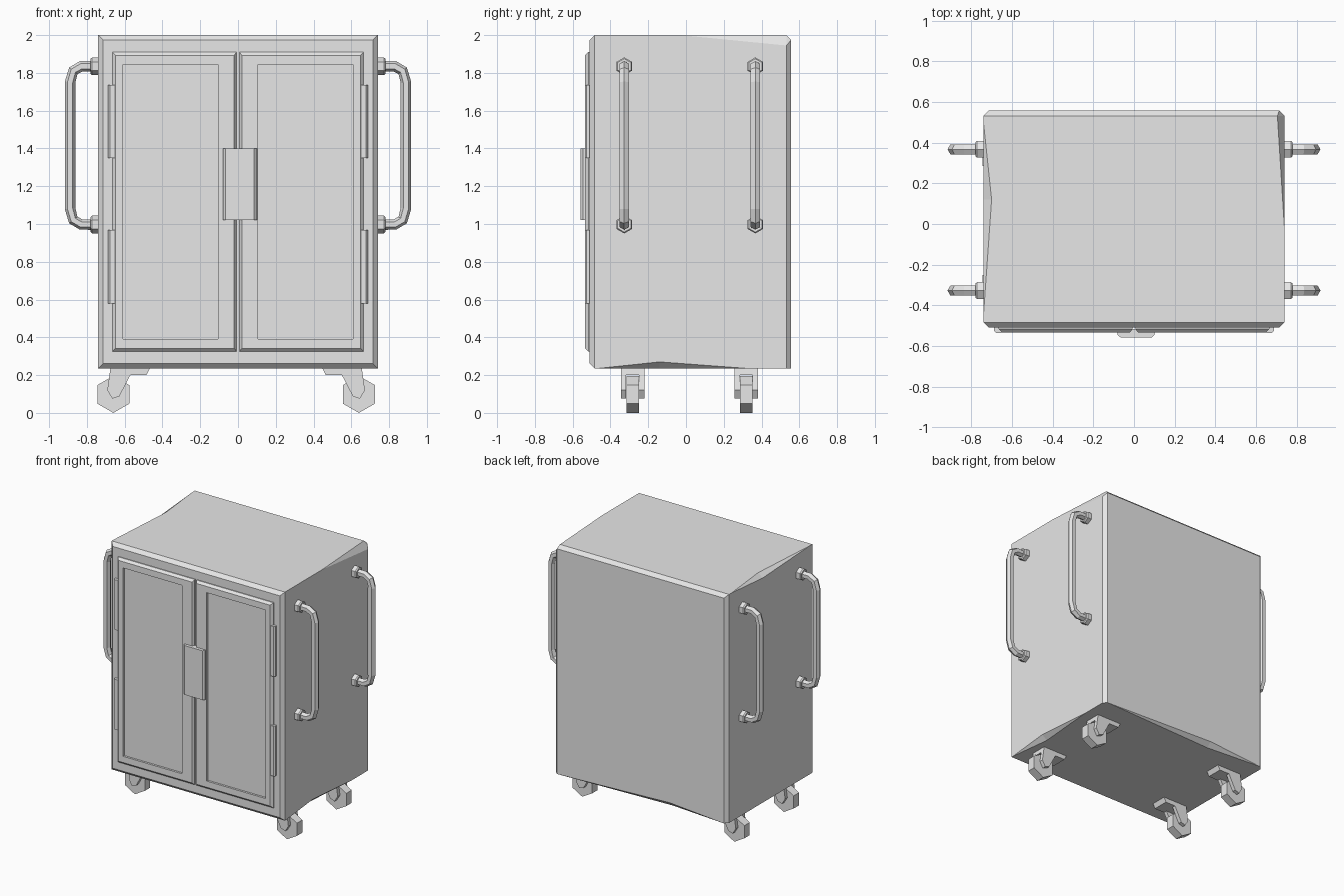
import bpy, bmesh
from math import cos, sin, pi, radians
from mathutils import Vector

cube = bpy.data.objects.get("Cube")
if cube:
    bpy.data.objects.remove(cube, do_unlink=True)

grey = bpy.data.materials.new("plain_grey")
grey.use_nodes = True
COLOUR = (0.8, 0.8, 0.8, 1)
grey.diffuse_color = COLOUR
grey.node_tree.nodes["Principled BSDF"].inputs["Base Color"].default_value = COLOUR


def finish(name, bm):
    bmesh.ops.recalc_face_normals(bm, faces=bm.faces)
    mesh = bpy.data.meshes.new(name)
    bm.to_mesh(mesh)
    bm.free()
    mesh.materials.append(grey)
    obj = bpy.data.objects.new(name, mesh)
    bpy.context.collection.objects.link(obj)
    return obj


def hull(name, points):
    bm = bmesh.new()
    for p in points:
        bm.verts.new(p)
    bmesh.ops.convex_hull(bm, input=bm.verts)
    bmesh.ops.dissolve_limit(bm, angle_limit=radians(0.5), verts=bm.verts, edges=bm.edges)
    return finish(name, bm)


def loft(name, rings):
    """Skin a list of equal-length closed rings and cap both ends."""
    bm = bmesh.new()
    loops = [[bm.verts.new(p) for p in ring] for ring in rings]
    n = len(loops[0])
    for a, b in zip(loops, loops[1:]):
        for i in range(n):
            j = (i + 1) % n
            bm.faces.new((a[i], a[j], b[j], b[i]))
    bm.faces.new(loops[0])
    bm.faces.new(loops[-1])
    return finish(name, bm)


def rect(x0, x1, z0, z1, y):
    return [(x0, y, z0), (x1, y, z0), (x1, y, z1), (x0, y, z1)]


def prism(name, outline, y0, y1):
    return loft(name, [[(x, y, z) for x, z in outline] for y in (y0, y1)])


# Cabinet body with chamfered front and rear edges
W, FRONT, BACK, BOTTOM, TOP, C = 0.74, -0.51, 0.557, 0.235, 2.0, 0.026
points = rect(C - W, W - C, BOTTOM + C, TOP - C, FRONT)
points += rect(-W, W, BOTTOM, TOP, FRONT + C)
points += rect(C - W, W - C, BOTTOM, TOP - C, BACK)
points += rect(-W, W, BOTTOM, BOTTOM, BACK - C)
points += [(-W, BACK - C, TOP), (W, -0.03, TOP),
           (W, BACK - C, TOP - 0.055), (W - 0.035, BACK - C, TOP)]
body = hull("cabinet_body", points)

# Worn dents along the edges: edge ends, then the dent's depth on each face
dents = [
    ((-W, 0.5, TOP), (-W, -0.45, TOP), (-0.70, 0.12, TOP), (-W, 0.12, 1.97)),
    ((W, -0.47, BOTTOM), (W, 0.33, BOTTOM), (0.70, -0.14, BOTTOM), (W, -0.14, 0.27)),
    ((-0.7, BACK, BOTTOM), (0.7, BACK, BOTTOM), (-0.25, 0.52, BOTTOM), (-0.25, BACK, 0.27)),
]
for a, b, t, s in dents:
    t, s = Vector(t), Vector(s)
    cutter = hull("dent_cutter", [a, b, t + (t - s) * 0.5, s + (s - t) * 0.5])
    cutter.hide_render = True
    cutter.hide_set(True)
    mod = body.modifiers.new("dent", "BOOLEAN")
    mod.object = cutter
    mod.operation = "DIFFERENCE"
    mod.solver = "EXACT"

# Bake the dents so no helper objects remain
bpy.context.view_layer.update()
baked = bpy.data.meshes.new_from_object(body.evaluated_get(bpy.context.evaluated_depsgraph_get()))
body.modifiers.clear()
body.data = baked
for obj in [o for o in bpy.data.objects if o.name.startswith("dent_cutter")]:
    bpy.data.objects.remove(obj, do_unlink=True)


def sided(x0, x1, side):
    return (x0, x1) if side > 0 else (-x1, -x0)


for side, word in ((1, "left"), (-1, "right")):
    # Door with bevelled rim and recessed panel
    outer, rim, panel = (sided(a, b, side) for a, b in ((0.008, 0.665), (0.02, 0.648), (0.105, 0.608)))
    loft(word + "_door", [
        rect(*outer, 0.325, 1.91, FRONT + 0.01),
        rect(*outer, 0.325, 1.91, -0.517),
        rect(*rim, 0.342, 1.893, -0.534),
        rect(*panel, 0.39, 1.845, -0.534),
        rect(*panel, 0.39, 1.845, -0.518),
    ])

    # Hinges
    for z, level in ((0.58, "lower"), (1.35, "upper")):
        loft(f"{word}_{level}_hinge", [
            rect(*sided(0.647, 0.688, side), z, z + 0.387, FRONT + 0.01),
            rect(*sided(0.647, 0.688, side), z, z + 0.387, -0.526),
            rect(*sided(0.652, 0.678, side), z, z + 0.387, -0.536),
        ])

    # Hexagonal bar handles with mounting collars
    for y, place in ((-0.327, "front"), (0.367, "rear")):
        mid, half = 1.416, 0.419
        arc = [(0.73, half), (0.83, half), (0.872, half - 0.024), (0.889, half - 0.085)]
        path = [Vector((x, 0, z)) for x, z in arc] + [Vector((x, 0, -z)) for x, z in reversed(arc)]
        rings = []
        for i, p in enumerate(path):
            ahead = (path[min(i + 1, 7)] - p).normalized()
            behind = (p - path[max(i - 1, 0)]).normalized()
            d = (ahead + behind).normalized()
            normal = Vector((-d.z, 0, d.x))
            ring = []
            for k in range(6):
                a = k * pi / 3
                q = p + normal * 0.028 * cos(a)
                ring.append((side * q.x, y + 0.028 * sin(a), mid + q.z))
            rings.append(ring)
        loft(f"{word}_{place}_handle", rings)
        for z, level in ((mid + half, "upper"), (mid - half, "lower")):
            loft(f"{word}_{place}_{level}_collar", [
                [(side * x, y + r * sin(k * pi / 3), z + r * cos(k * pi / 3)) for k in range(6)]
                for x, r in ((0.73, 0.047), (0.772, 0.047), (0.78, 0.04))])

    # Casters: forked bracket and hexagonal wheel
    arm = [(0.665, 0.24), (0.455, 0.24), (0.475, 0.2), (0.56, 0.2),
           (0.618, 0.088), (0.655, 0.075), (0.682, 0.12)]
    plate = [(0.665, 0.24), (0.455, 0.24), (0.475, 0.2), (0.67, 0.2)]
    for y, place in ((-0.283, "front"), (0.319, "rear")):
        name = f"{word}_{place}_caster"

        def placed(outline):
            return [(side * x - 0.01, z) for x, z in outline]

        prism(name + "_plate", placed(plate), y - 0.062, y + 0.062)
        for s in (-1, 1):
            prism(name + "_fork", placed(arm), y + s * 0.034, y + s * 0.062)
        wheel = [(0.65 + 0.098 * sin(k * pi / 3), 0.098 + 0.098 * cos(k * pi / 3)) for k in range(6)]
        prism(name + "_wheel", placed(wheel), y - 0.033, y + 0.033)

# Centre latch
loft("door_latch", [
    rect(-0.08, 0.1, 1.02, 1.4, -0.515),
    rect(-0.08, 0.1, 1.02, 1.4, -0.545),
    rect(-0.066, 0.086, 1.02, 1.4, -0.558),
])
